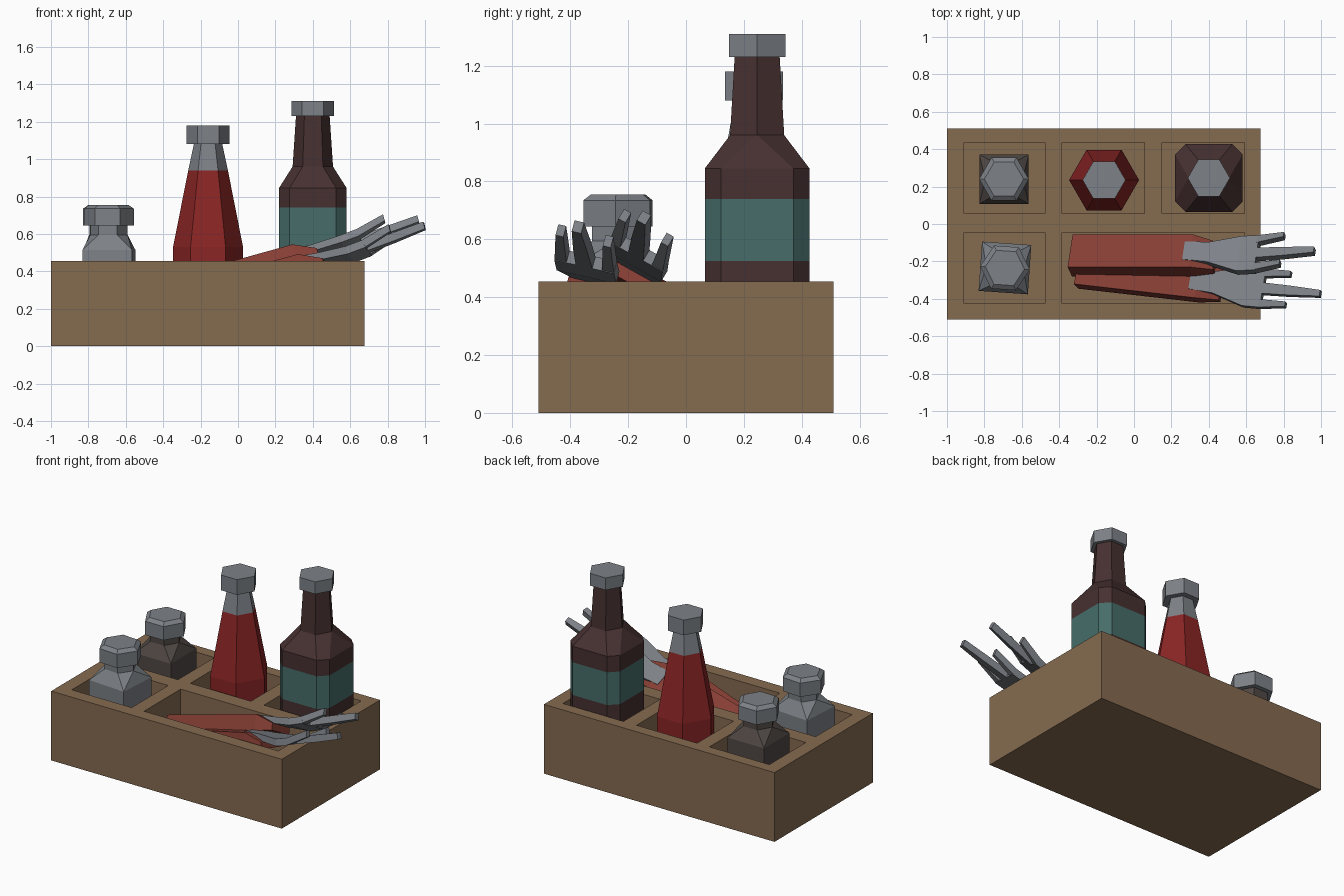
import bpy, bmesh
from math import radians, sqrt
from mathutils import Matrix, Vector

if "Cube" in bpy.data.objects:
    bpy.data.objects.remove(bpy.data.objects["Cube"])


def material(name, rgb):
    m = bpy.data.materials.new(name)
    m.diffuse_color = (*rgb, 1)
    m.use_nodes = True
    m.node_tree.nodes["Principled BSDF"].inputs["Base Color"].default_value = m.diffuse_color
    return m


WOOD = material("brown wood", (0.235, 0.145, 0.080))
STEEL = material("grey metal", (0.205, 0.220, 0.242))
RED = material("sauce red", (0.254, 0.018, 0.018))
HANDLE = material("handle red", (0.235, 0.047, 0.034))
BROWN = material("dark brown glass", (0.063, 0.030, 0.030))
TEAL = material("teal label", (0.061, 0.152, 0.143))
PEPPER = material("pepper glass", (0.080, 0.065, 0.058))


def loft(bm, rings, bands=None):
    """Skin a stack of equal-count rings, cap both ends, colour each band."""
    vs = [[bm.verts.new(p) for p in r] for r in rings]
    n = len(rings[0])
    for k in range(len(rings) - 1):
        for i in range(n):
            j = (i + 1) % n
            f = bm.faces.new((vs[k][i], vs[k][j], vs[k + 1][j], vs[k + 1][i]))
            f.material_index = bands[k] if bands else 0
    bm.faces.new(vs[0][::-1])
    top = bm.faces.new(vs[-1])
    top.material_index = bands[-1] if bands else 0


def finish(name, bm, mats, matrix=Matrix()):
    bmesh.ops.remove_doubles(bm, verts=bm.verts, dist=1e-5)
    bmesh.ops.recalc_face_normals(bm, faces=bm.faces)
    me = bpy.data.meshes.new(name)
    bm.to_mesh(me)
    bm.free()
    for m in mats:
        me.materials.append(m)
    ob = bpy.data.objects.new(name, me)
    ob.matrix_world = matrix
    bpy.context.collection.objects.link(ob)
    return ob


def square(h, c, z):
    """Square of half size h with corners cut by c (8 points)."""
    k = h - c
    return [(h, -k, z), (h, k, z), (k, h, z), (-k, h, z),
            (-h, k, z), (-h, -k, z), (-k, -h, z), (k, -h, z)]


def hexa(r, z):
    """Hexagon with its +-x corners doubled, so it skins to square()."""
    a, h = r * sqrt(3) / 2, r / 2
    return [(r, 0, z), (r, 0, z), (h, a, z), (-h, a, z),
            (-r, 0, z), (-r, 0, z), (-h, -a, z), (h, -a, z)]


def block(name, x0, x1, y0, y1, z0, z1, mats):
    bm = bmesh.new()
    loft(bm, [[(x0, y0, z), (x1, y0, z), (x1, y1, z), (x0, y1, z)] for z in (z0, z1)])
    return finish(name, bm, mats)


FLOOR = 0.19

# Wooden caddy with five pockets
caddy = block("caddy", -1, 0.675, -0.51, 0.51, 0, 0.455, [WOOD])
pockets = [(-0.91, -0.475, 0.055, 0.435), (-0.385, 0.055, 0.055, 0.435),
           (0.15, 0.59, 0.055, 0.435), (-0.91, -0.475, -0.425, -0.045),
           (-0.385, 0.59, -0.425, -0.045)]
bpy.context.view_layer.objects.active = caddy
for p in pockets:
    cutter = block("pocket_cutter", *p, FLOOR, 0.6, [WOOD])
    cutter.hide_render = True
    mod = caddy.modifiers.new("pocket", "BOOLEAN")
    mod.object, mod.operation, mod.solver = cutter, "DIFFERENCE", "EXACT"
    bpy.ops.object.modifier_apply(modifier=mod.name)
    bpy.data.objects.remove(cutter)

# Shakers: square body, hexagonal neck and cap
for name, glass, x, y, turn in (("pepper_shaker", PEPPER, -0.695, 0.24, 0),
                                ("salt_shaker", STEEL, -0.69, -0.235, -4)):
    bm = bmesh.new()
    loft(bm, [square(0.132, 0, FLOOR), square(0.132, 0, 0.515), hexa(0.10, 0.595),
              hexa(0.10, 0.645), hexa(0.133, 0.645), hexa(0.133, 0.735),
              hexa(0.105, 0.755)], [0, 0, 0, 1, 1, 1, 1])
    finish(name, bm, [glass, STEEL],
           Matrix.Translation((x, y, 0)) @ Matrix.Rotation(radians(turn), 4, "Z"))

# Red sauce bottle
bm = bmesh.new()
loft(bm, [hexa(0.187, FLOOR), hexa(0.187, 0.53), hexa(0.106, 0.94), hexa(0.076, 1.08),
          hexa(0.115, 1.08), hexa(0.115, 1.18)], [0, 0, 1, 1, 1, 1])
finish("red_sauce_bottle", bm, [RED, STEEL], Matrix.Translation((-0.16, 0.235, 0)))

# Brown bottle with label band, shoulder, neck and cap
bm = bmesh.new()
loft(bm, [square(0.181, 0.056, FLOOR), square(0.181, 0.056, 0.525),
          square(0.181, 0.056, 0.74), square(0.181, 0.056, 0.845),
          hexa(0.108, 0.96), hexa(0.090, 1.23), hexa(0.113, 1.23), hexa(0.113, 1.31)],
     [0, 1, 0, 0, 0, 2, 2, 2])
finish("brown_bottle", bm, [BROWN, TEAL, STEEL], Matrix.Translation((0.4, 0.246, 0)))


def bar(bm, sections):
    """Rectangular bar along x; sections are (x, y, z, half width, half thickness)."""
    loft(bm, [[(x, y - w, z - t), (x, y + w, z - t), (x, y + w, z + t), (x, y - w, z + t)]
              for x, y, z, w, t in sections])


# Two forks leaning out of the long pocket
for name, pos, yaw, pitch, roll in (
        ("rear_fork", (-0.33, -0.168, 0.275), 0, 15.5, -30),
        ("front_fork", (-0.293, -0.237, 0.25), -6.5, 15, -13)):
    place = (Matrix.Translation(Vector(pos)) @ Matrix.Rotation(radians(yaw), 4, "Z")
             @ Matrix.Rotation(radians(-pitch), 4, "Y")
             @ Matrix.Rotation(radians(roll), 4, "X"))
    bm = bmesh.new()
    bar(bm, [(0, 0, 0, 0.1, 0.05), (0.67, 0, 0, 0.1, 0.05), (0.79, 0, -0.025, 0.085, 0.022)])
    finish(name + "_handle", bm, [HANDLE], place)
    bm = bmesh.new()
    bar(bm, [(0.63, 0, 0.035, 0.055, 0.02), (0.76, 0, 0.02, 0.06, 0.02),
             (0.93, 0, 0.0, 0.107, 0.022), (1.03, 0, 0.01, 0.107, 0.022)])
    bar(bm, [(1.02, 0, 0.009, 0.03, 0.022), (1.18, 0, 0.025, 0.026, 0.022),
             (1.355, 0, 0.045, 0.017, 0.02)])
    for s in (-1, 1):
        bar(bm, [(1.02, s * 0.085, 0.009, 0.022, 0.022), (1.18, s * 0.085, 0.06, 0.014, 0.02)])
    finish(name + "_head", bm, [STEEL], place)
